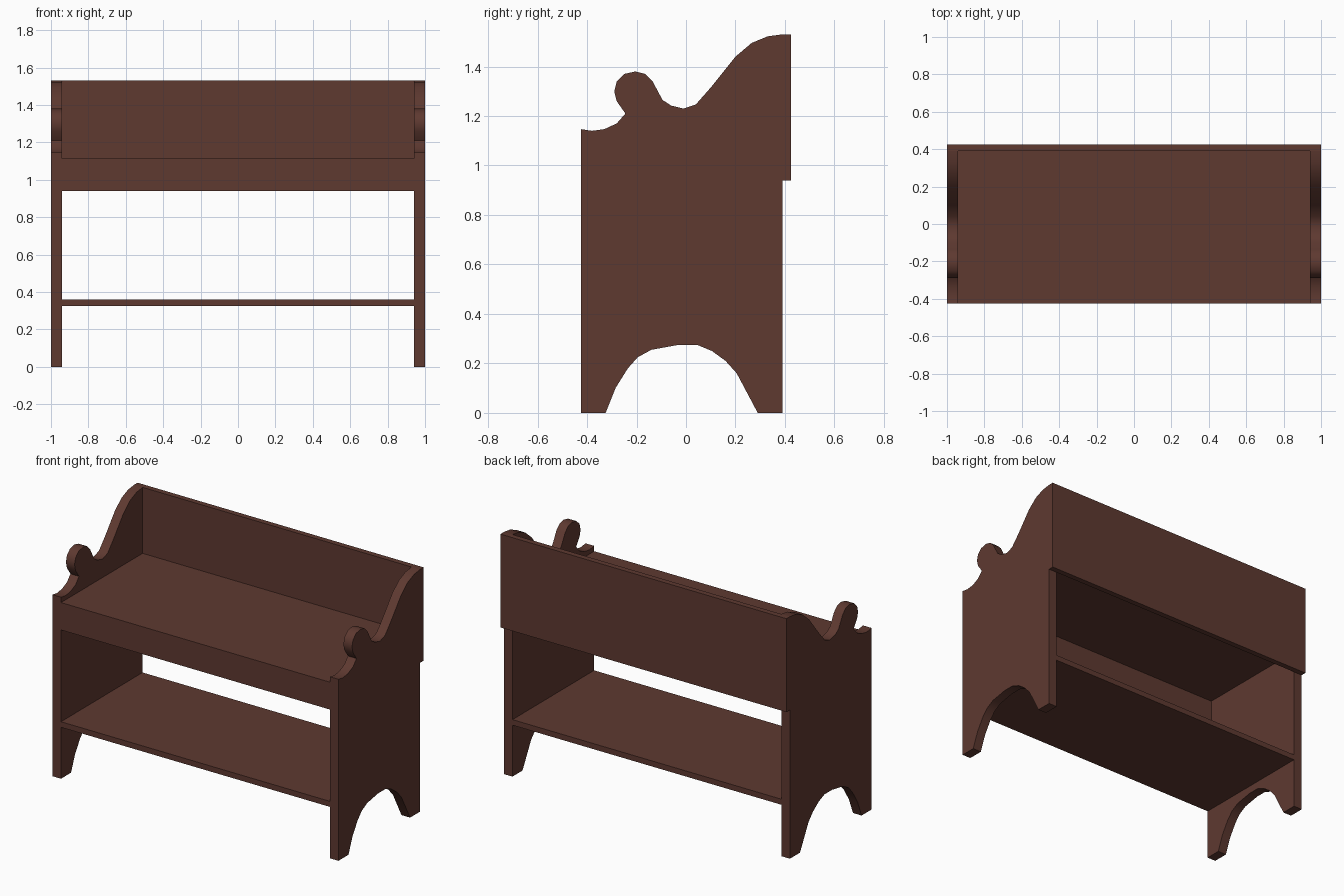
import bpy
import bmesh
from math import radians

cube = bpy.data.objects.get("Cube")
if cube:
    bpy.data.objects.remove(cube, do_unlink=True)

# Single dark wood colour
wood = bpy.data.materials.new("dark brown wood")
COLOUR = (0.112, 0.041, 0.030, 1)
wood.diffuse_color = COLOUR
wood.use_nodes = True
wood.node_tree.nodes["Principled BSDF"].inputs["Base Color"].default_value = COLOUR


def extrude_profile(name, profile, x0, x1, smooth=False):
    """Extrude a closed (y, z) outline from x0 to x1."""
    bm = bmesh.new()
    face = bm.faces.new([bm.verts.new((x0, y, z)) for y, z in profile])
    moved = bmesh.ops.extrude_face_region(bm, geom=[face])["geom"]
    verts = [v for v in moved if isinstance(v, bmesh.types.BMVert)]
    bmesh.ops.translate(bm, verts=verts, vec=(x1 - x0, 0, 0))
    bmesh.ops.recalc_face_normals(bm, faces=bm.faces)
    mesh = bpy.data.meshes.new(name)
    bm.to_mesh(mesh)
    bm.free()
    mesh.materials.append(wood)
    obj = bpy.data.objects.new(name, mesh)
    bpy.context.collection.objects.link(obj)
    if smooth:
        bpy.ops.object.select_all(action='DESELECT')
        obj.select_set(True)
        bpy.context.view_layer.objects.active = obj
        bpy.ops.object.shade_smooth_by_angle(angle=radians(35))
    return obj


def board(name, y0, y1, z0, z1, half):
    return extrude_profile(name, [(y0, z0), (y1, z0), (y1, z1), (y0, z1)], -half, half)


FRONT, BACK, REAR = -0.425, 0.39, 0.425
INNER, OUTER = 0.94, 1.0

# Scrolled top edge, front to back: arm dip, round knob, hollow, sweep up to the back
top_edge = [
    (FRONT, 1.147), (-0.38, 1.14), (-0.33, 1.147), (-0.28, 1.17), (-0.245, 1.21),
    (-0.28, 1.26), (-0.29, 1.30), (-0.28, 1.34), (-0.25, 1.37), (-0.205, 1.38),
    (-0.165, 1.37), (-0.135, 1.34), (-0.095, 1.265), (-0.06, 1.242), (-0.01, 1.23),
    (0.04, 1.247), (0.1, 1.315), (0.2, 1.44), (0.265, 1.495), (0.33, 1.522), (BACK, 1.53),
]
# Arched cut-out between the feet, back to front
arch = [
    (0.29, 0), (0.205, 0.16), (0.16, 0.21), (0.105, 0.25), (0.045, 0.275),
    (-0.03, 0.275), (-0.14, 0.255), (-0.195, 0.225), (-0.235, 0.18),
    (-0.285, 0.1), (-0.325, 0),
]
side_outline = top_edge + [(BACK, 0)] + arch + [(FRONT, 0)]

# Two side panels
for label, sign in (("left", 1), ("right", -1)):
    extrude_profile(label + "_side_panel", side_outline, sign * INNER, sign * OUTER, smooth=True)

# Horizontal boards between the sides, and the full-width back
board("backrest", BACK, REAR, 0.94, 1.53, OUTER)
board("seat", FRONT, BACK, 1.08, 1.113, INNER)
board("front_apron", FRONT, FRONT + 0.035, 0.94, 1.08, INNER)
board("lower_shelf", FRONT, BACK, 0.325, 0.36, INNER)
